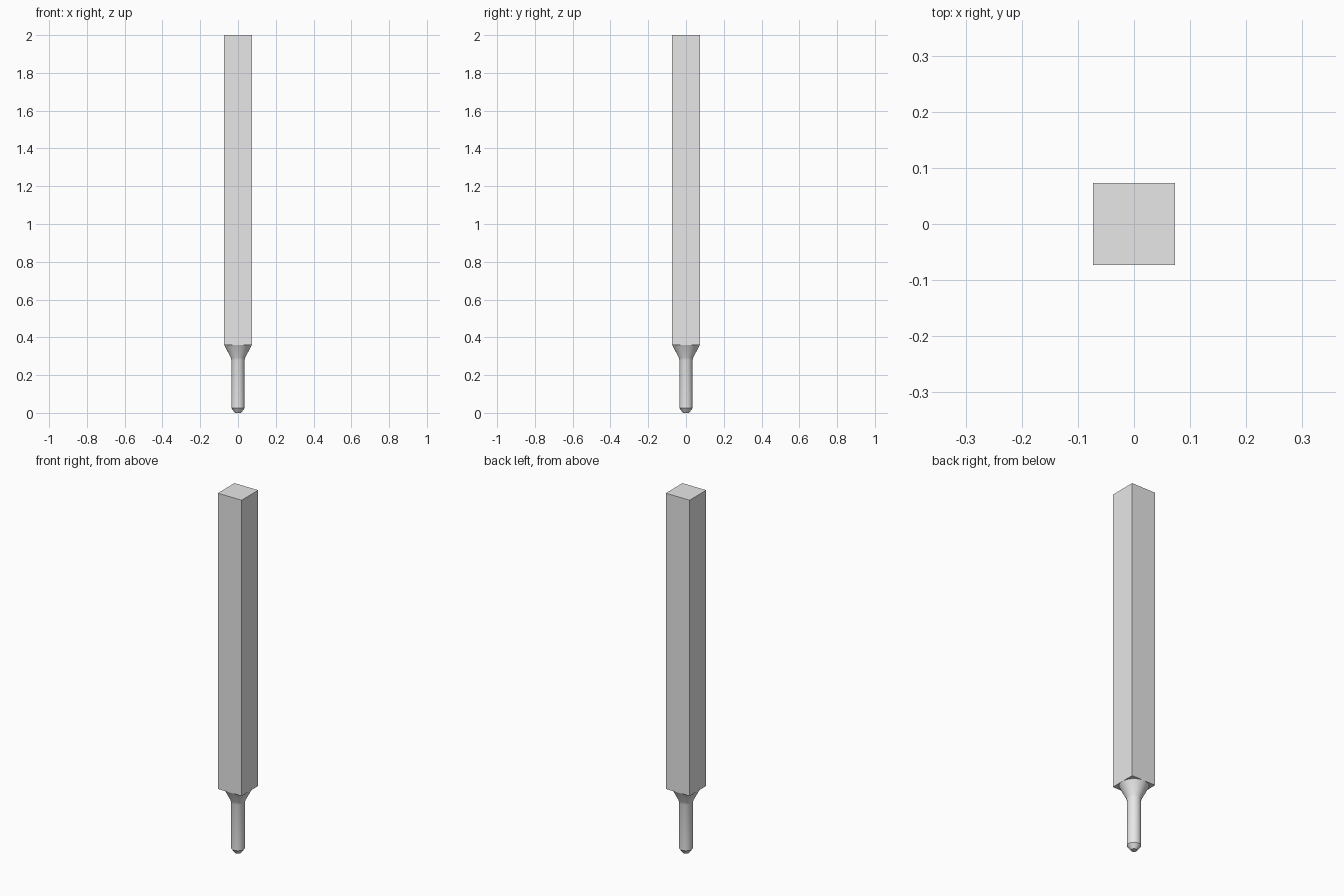
import bpy
import bmesh
import math

cube = bpy.data.objects.get("Cube")
if cube:
    bpy.data.objects.remove(cube, do_unlink=True)

HALF = 0.073      # half width of the square bar
SHOULDER = 0.36   # height where the bar meets the taper
TOP = 2.0
SIDES = 48

steel = bpy.data.materials.new("plain grey")
grey = (0.8, 0.8, 0.8, 1.0)
steel.diffuse_color = grey
steel.use_nodes = True
steel.node_tree.nodes["Principled BSDF"].inputs["Base Color"].default_value = grey


def finish(name, bm):
    bmesh.ops.recalc_face_normals(bm, faces=bm.faces)
    mesh = bpy.data.meshes.new(name)
    bm.to_mesh(mesh)
    bm.free()
    mesh.materials.append(steel)
    obj = bpy.data.objects.new(name, mesh)
    bpy.context.collection.objects.link(obj)
    return obj


# Square bar
bm = bmesh.new()
bmesh.ops.create_cube(bm, size=1)
for v in bm.verts:
    v.co.x *= 2 * HALF
    v.co.y *= 2 * HALF
    v.co.z = TOP if v.co.z > 0 else SHOULDER
finish("square_bar", bm)

# Turned peg: chamfered tip, straight pin, flared neck (radius, height)
profile = [(0.016, 0), (0.035, 0.025), (0.035, 0.28),
           (0.038, 0.292), (HALF, SHOULDER)]
bm = bmesh.new()
rings = []
for r, z in profile:
    angles = [2 * math.pi * i / SIDES for i in range(SIDES)]
    rings.append([bm.verts.new((r * math.cos(a), r * math.sin(a), z)) for a in angles])
for low, high in zip(rings, rings[1:]):
    for i in range(SIDES):
        j = (i + 1) % SIDES
        bm.faces.new((low[i], low[j], high[j], high[i]))
bm.faces.new(rings[0])
peg = finish("round_peg", bm)

# Smooth round sides, crisp tip edges
bpy.ops.object.select_all(action='DESELECT')
peg.select_set(True)
bpy.context.view_layer.objects.active = peg
bpy.ops.object.shade_smooth_by_angle(angle=math.radians(30))
